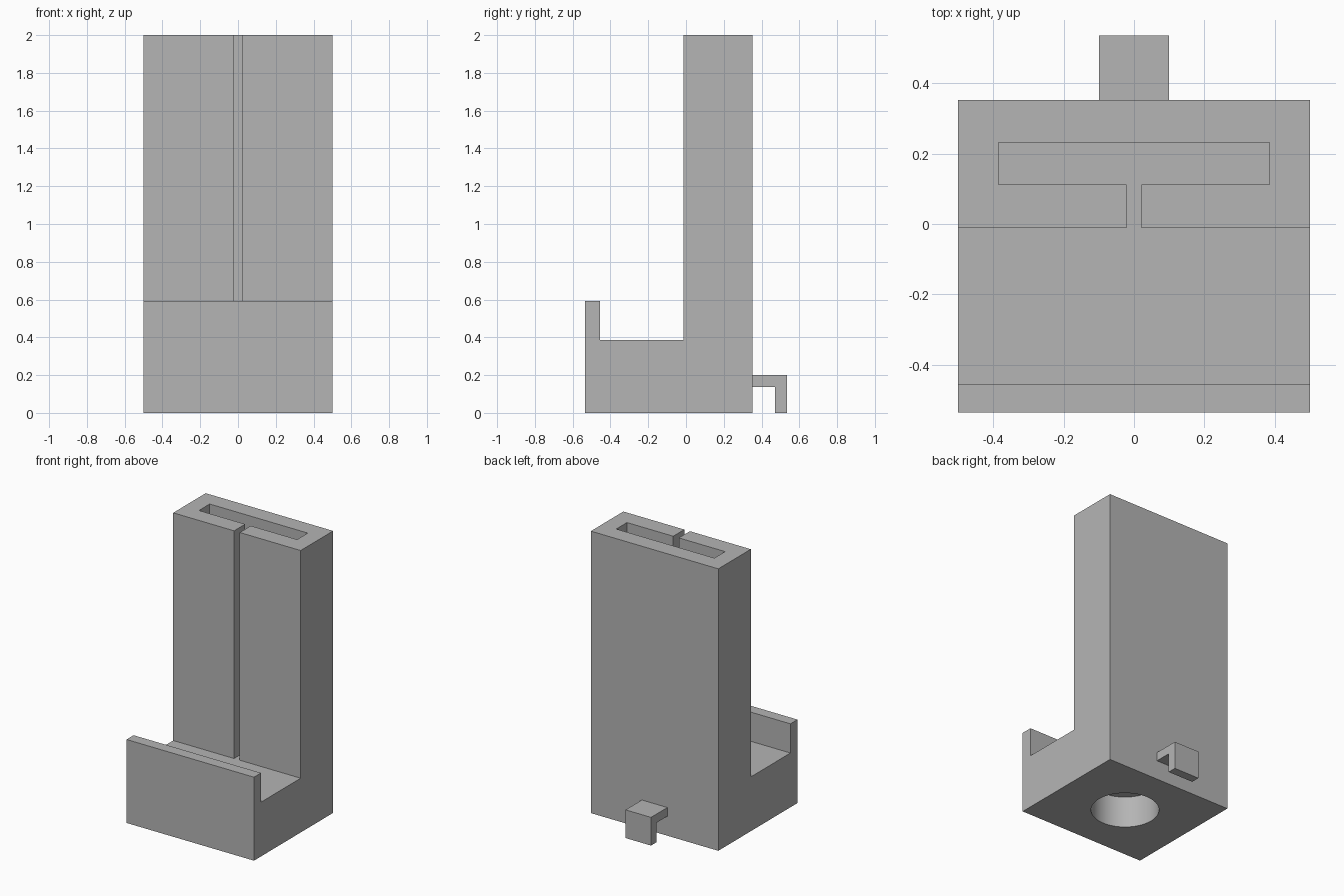
import bpy
import bmesh
from math import radians
from mathutils import Matrix

cube = bpy.data.objects.get("Cube")
if cube:
    bpy.data.objects.remove(cube, do_unlink=True)

grey = bpy.data.materials.new("plain grey")
grey.use_nodes = True
colour = (0.46, 0.46, 0.46, 1)
grey.diffuse_color = colour
grey.node_tree.nodes["Principled BSDF"].inputs["Base Color"].default_value = colour

# Main depths and heights
FRONT, LIP, COLUMN, BACK, HOOK = -0.535, -0.456, -0.012, 0.352, 0.535
SHELF, LIP_TOP, TOP = 0.385, 0.592, 2.0


def add_object(name, bm):
    bmesh.ops.recalc_face_normals(bm, faces=bm.faces)
    mesh = bpy.data.meshes.new(name)
    bm.to_mesh(mesh)
    bm.free()
    mesh.materials.append(grey)
    obj = bpy.data.objects.new(name, mesh)
    bpy.context.collection.objects.link(obj)
    return obj


def extrude(name, points, direction):
    """Extrude a closed outline of 3D points along a direction."""
    bm = bmesh.new()
    face = bm.faces.new([bm.verts.new(p) for p in points])
    moved = bmesh.ops.extrude_face_region(bm, geom=[face])["geom"]
    verts = [g for g in moved if isinstance(g, bmesh.types.BMVert)]
    bmesh.ops.translate(bm, verts=verts, vec=direction)
    return add_object(name, bm)


def side_profile(name, outline, half_width):
    return extrude(name, [(-half_width, y, z) for y, z in outline],
                   (2 * half_width, 0, 0))


def cut(target, cutter):
    cutter.hide_render = True
    mod = target.modifiers.new("cut", "BOOLEAN")
    mod.operation = "DIFFERENCE"
    mod.solver = "EXACT"
    mod.object = cutter
    bpy.ops.object.select_all(action="DESELECT")
    target.select_set(True)
    bpy.context.view_layer.objects.active = target
    bpy.ops.object.modifier_apply(modifier=mod.name)
    bpy.data.objects.remove(cutter, do_unlink=True)


# Holder body: base block, front lip and tall column
body = side_profile("holder_body", [
    (FRONT, 0), (BACK, 0), (BACK, TOP), (COLUMN, TOP),
    (COLUMN, SHELF), (LIP, SHELF), (LIP, LIP_TOP), (FRONT, LIP_TOP)], 0.5)

# T-shaped slot down the column, open at the front and top
half = [(0.022, COLUMN - 0.05), (0.022, 0.112), (0.385, 0.112), (0.385, 0.232)]
outline = half + [(-x, y) for x, y in reversed(half)]
slot = extrude("slot_cutter", [(x, y, SHELF) for x, y in outline], (0, 0, TOP))
cut(body, slot)

# Round blind hole under the base
bm = bmesh.new()
DEPTH = 0.225
bmesh.ops.create_cone(bm, cap_ends=True, segments=64, radius1=0.222,
                      radius2=0.222, depth=2 * DEPTH,
                      matrix=Matrix.Translation((0, (FRONT + BACK) / 2, 0)))
cut(body, add_object("hole_cutter", bm))
bpy.ops.object.shade_smooth_by_angle(angle=radians(30))

# Hook on the back, turned down
side_profile("back_hook", [
    (BACK, 0.138), (BACK, 0.2), (HOOK, 0.2),
    (HOOK, 0), (0.472, 0), (0.472, 0.138)], 0.1)
